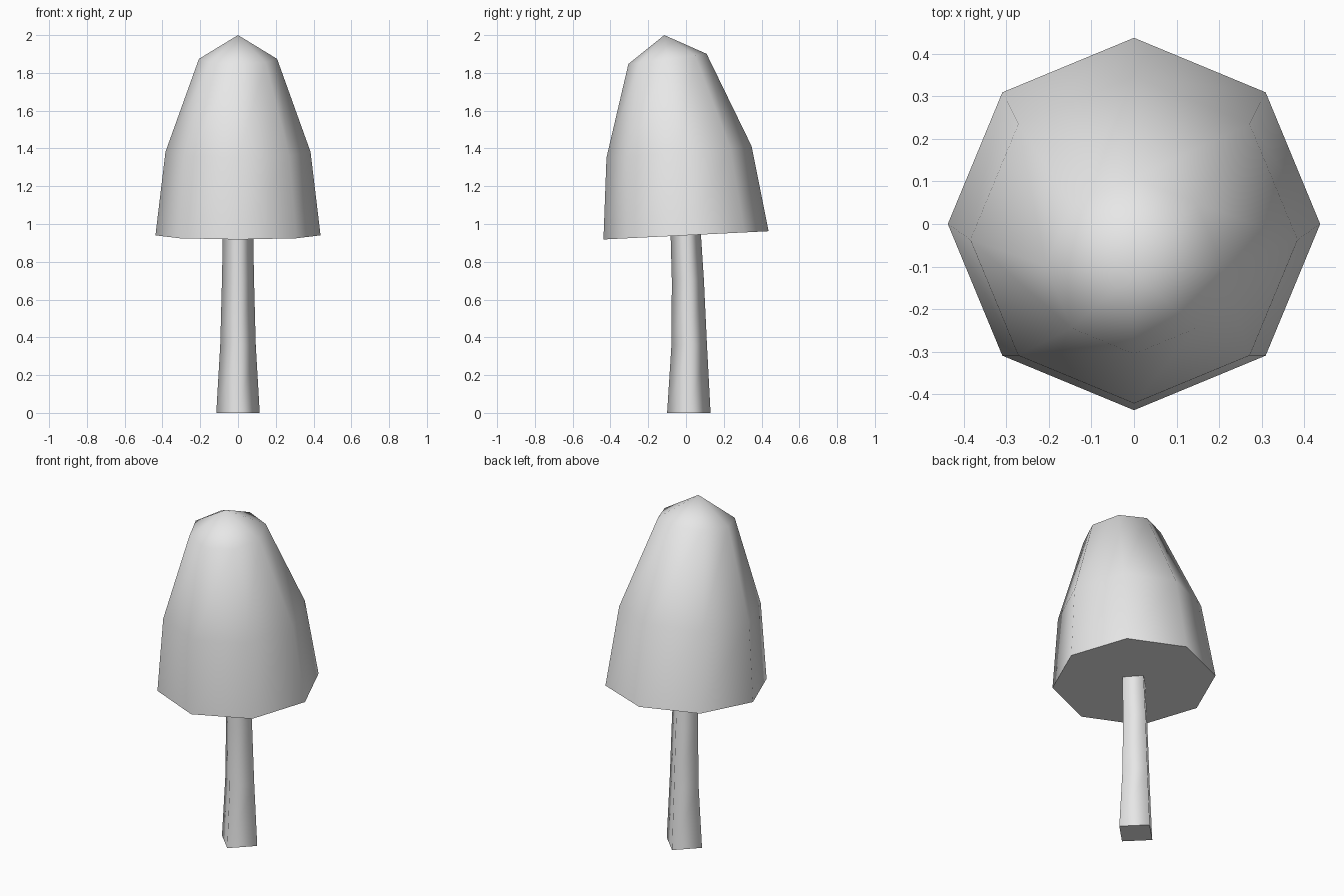
import bpy
import bmesh
from math import cos, sin, pi

default = bpy.data.objects.get("Cube")
if default:
    bpy.data.objects.remove(default, do_unlink=True)

# One plain colour for the whole model
grey = bpy.data.materials.new("light grey")
grey.use_nodes = True
colour = (0.8, 0.8, 0.8, 1)
grey.diffuse_color = colour
grey.node_tree.nodes["Principled BSDF"].inputs["Base Color"].default_value = colour


def lofted(name, sides, rings, tip=None):
    """Smooth tube through rings of (radius, centre y, centre z, rise per unit y)."""
    bm = bmesh.new()
    loops = []
    for radius, cy, cz, rise in rings:
        loop = []
        for i in range(sides):
            a = 2 * pi * i / sides
            dy = radius * sin(a)
            loop.append(bm.verts.new((radius * cos(a), cy + dy, cz + rise * dy)))
        loops.append(loop)
    for low, high in zip(loops, loops[1:]):
        for i in range(sides):
            j = (i + 1) % sides
            bm.faces.new((low[i], low[j], high[j], high[i]))
    ends = [bm.faces.new(loops[0][::-1])]
    if tip:
        point = bm.verts.new(tip)
        for i in range(sides):
            bm.faces.new((loops[-1][i], loops[-1][(i + 1) % sides], point))
    else:
        ends.append(bm.faces.new(loops[-1]))
    # Smooth sides, flat ends with sharp rims
    for face in bm.faces:
        face.smooth = face not in ends
    for face in ends:
        for edge in face.edges:
            edge.smooth = False
    mesh = bpy.data.meshes.new(name)
    bm.to_mesh(mesh)
    bm.free()
    mesh.materials.append(grey)
    obj = bpy.data.objects.new(name, mesh)
    bpy.context.collection.objects.link(obj)
    return obj


# Four-sided stem, slightly bent and tapering into the cap
lofted("stem", 4, [
    (0.115, 0.015, 0.0, 0),
    (0.094, 0.017, 0.36, 0),
    (0.085, 0.01, 0.70, 0),
    (0.08, -0.002, 0.96, 0),
])

# Tall eight-sided cap leaning towards the front
lofted("cap", 8, [
    (0.437, 0.0, 0.94, 0.05),
    (0.384, -0.037, 1.382, 0.08),
    (0.207, -0.098, 1.874, 0.13),
], tip=(0, -0.115, 2.0))
